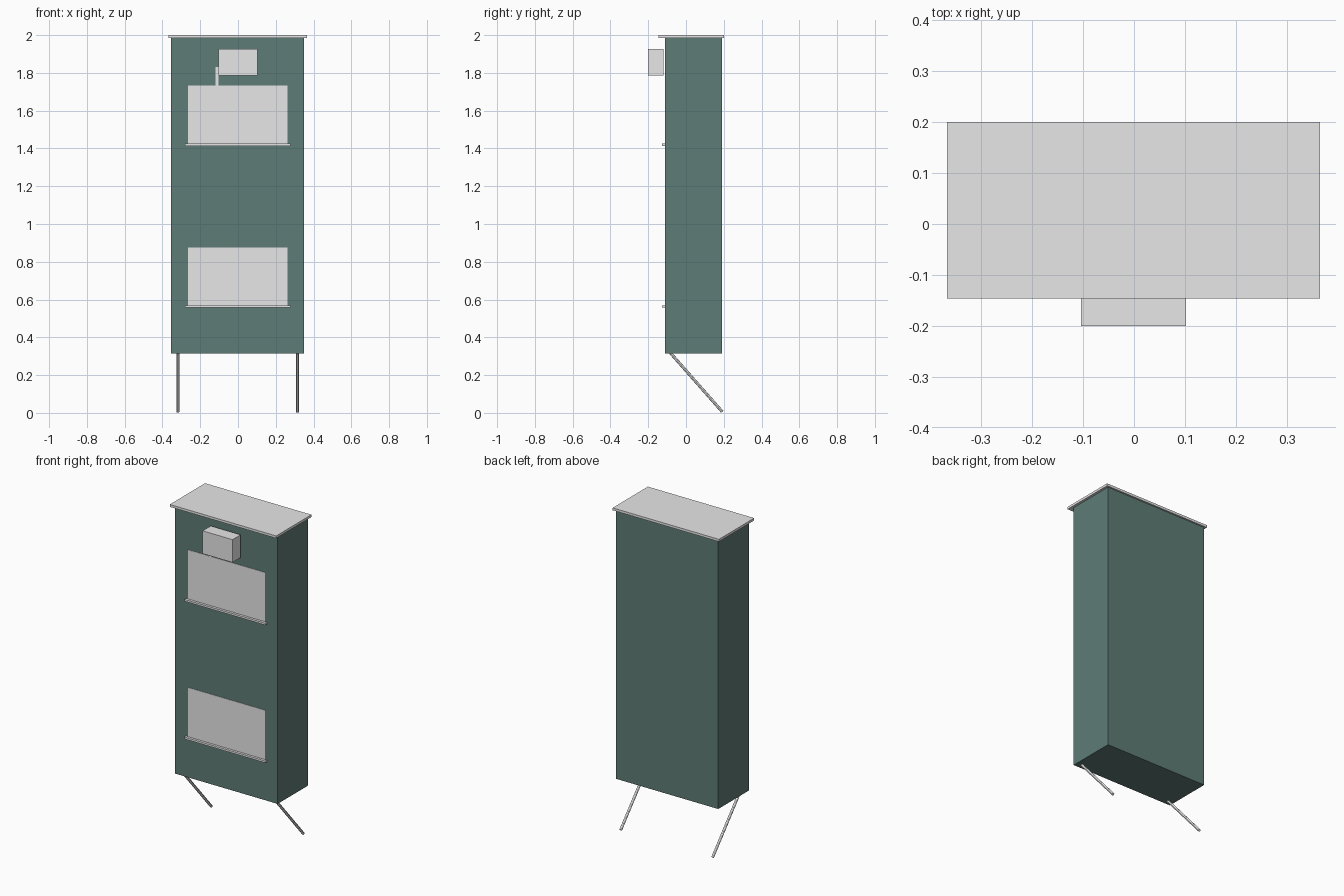
import bpy
from mathutils import Vector

cube = bpy.data.objects.get("Cube")
if cube:
    bpy.data.objects.remove(cube, do_unlink=True)


def material(name, rgb):
    m = bpy.data.materials.new(name)
    m.use_nodes = True
    m.diffuse_color = (*rgb, 1)
    m.node_tree.nodes["Principled BSDF"].inputs["Base Color"].default_value = (*rgb, 1)
    return m


green = material("dark green", (0.113, 0.20, 0.18))
grey = material("light grey", (0.8, 0.8, 0.8))
white = material("white", (0.95, 0.95, 0.95))


def box(name, x, y, z, mat):
    """Box spanning the given (low, high) ranges."""
    spans = (x, y, z)
    bpy.ops.mesh.primitive_cube_add(size=1, location=[sum(s) / 2 for s in spans])
    ob = bpy.context.object
    ob.name = name
    ob.scale = [s[1] - s[0] for s in spans]
    bpy.ops.object.transform_apply(location=False, rotation=False, scale=True)
    ob.data.materials.append(mat)
    return ob


def rod(name, start, end, radius, mat):
    a, b = Vector(start), Vector(end)
    bpy.ops.mesh.primitive_cylinder_add(vertices=12, radius=radius,
                                        depth=(b - a).length, location=(a + b) / 2)
    ob = bpy.context.object
    ob.name = name
    ob.rotation_euler = (b - a).to_track_quat("Z", "Y").to_euler()
    ob.data.materials.append(mat)
    bpy.ops.object.shade_smooth_by_angle()
    return ob


FRONT = -0.11

# Cabinet and overhanging roof
box("cabinet", (-0.355, 0.35), (FRONT, 0.19), (0.315, 1.985), green)
box("roof", (-0.367, 0.365), (-0.146, 0.2), (1.985, 2.0), grey)

# Two front panels, each with a ledge below
for label, z in (("upper", 1.42), ("lower", 0.563)):
    box(label + "_panel", (-0.266, 0.263), (FRONT - 0.002, FRONT + 0.002), (z, z + 0.312), grey)
    box(label + "_ledge", (-0.281, 0.277), (FRONT - 0.017, FRONT), (z - 0.006, z + 0.006), grey)

# Lamp housing in front of the cabinet, with a narrow strip beside it
box("lamp_housing", (-0.104, 0.102), (-0.2, -0.12), (1.785, 1.927), grey)
box("strip", (-0.118, -0.104), (FRONT - 0.002, FRONT + 0.002), (1.73, 1.83), white)

# Slanted legs
for side, x in (("left", 0.315), ("right", -0.318)):
    rod(side + "_leg", (x, -0.083, 0.318), (x, 0.192, 0.006), 0.008, grey)
